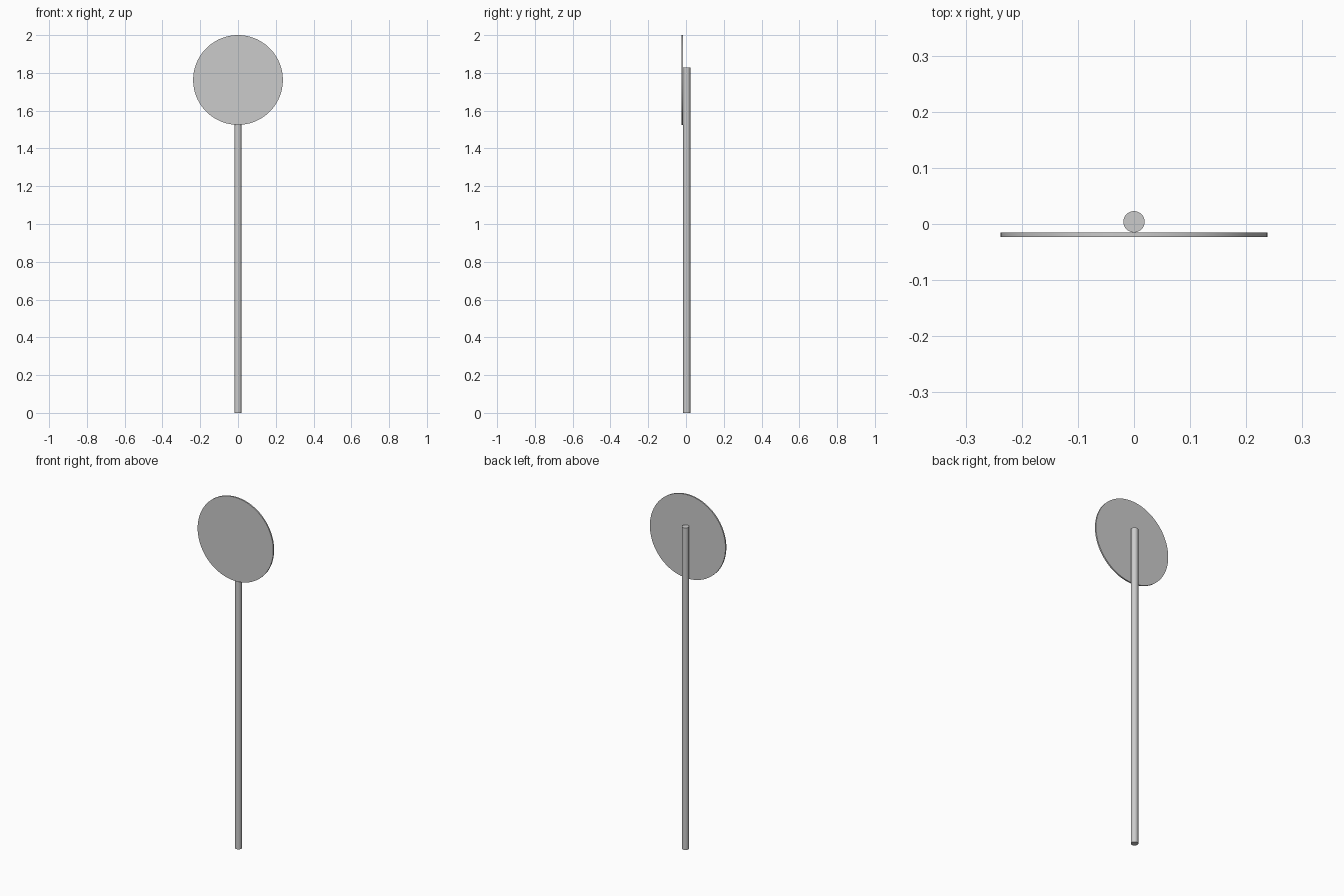
import bpy
import math

if "Cube" in bpy.data.objects:
    bpy.data.objects.remove(bpy.data.objects["Cube"])


def cylinder(name, radius, depth, location, rotation=(0, 0, 0), sides=64):
    bpy.ops.mesh.primitive_cylinder_add(vertices=sides, radius=radius, depth=depth,
                                        location=location, rotation=rotation)
    obj = bpy.context.object
    obj.name = name
    bpy.ops.object.shade_smooth_by_angle(angle=math.radians(30))
    return obj


POLE_R, POLE_H = 0.019, 1.828
DISC_R, DISC_T = 0.2375, 0.008
HALF_DEPTH = POLE_R + DISC_T / 2 

# Upright post, behind the plate
cylinder("sign_post", POLE_R, POLE_H, (0, HALF_DEPTH - POLE_R, POLE_H / 2), sides=32)

# Round sign plate touching the front of the post
cylinder("sign_plate", DISC_R, DISC_T, (0, -HALF_DEPTH + DISC_T / 2, 2 - DISC_R),
         rotation=(math.radians(90), 0, 0), sides=96)
